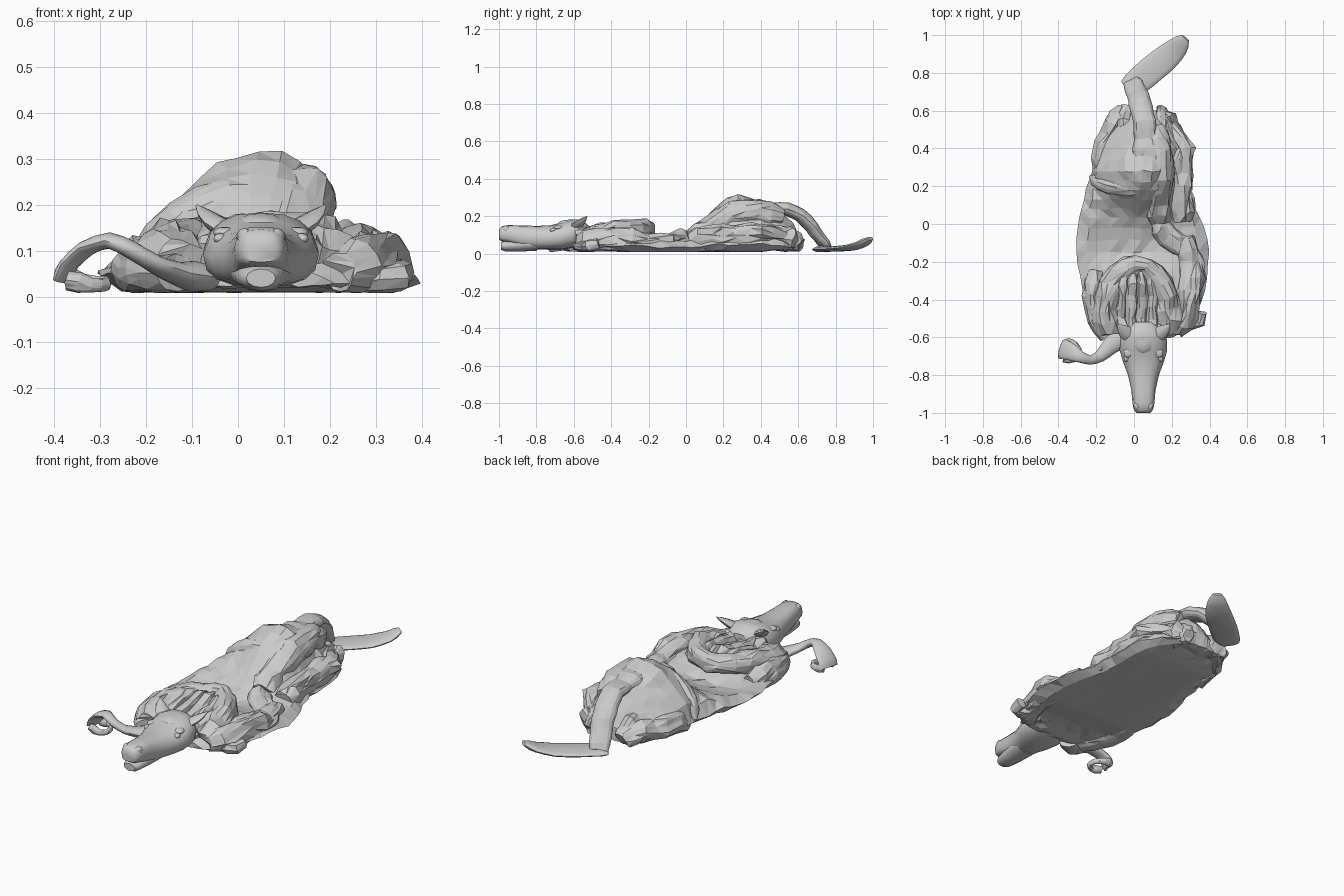
import bpy, bmesh, math, random
from mathutils import Vector, noise

random.seed(4)


def make(name, verts, faces, smooth=0, crumple=0.0, subdiv=0):
    mesh = bpy.data.meshes.new(name)
    mesh.from_pydata(verts, [], faces)
    bm = bmesh.new()
    bm.from_mesh(mesh)
    bmesh.ops.recalc_face_normals(bm, faces=bm.faces)
    if subdiv:
        bmesh.ops.subdivide_edges(bm, edges=bm.edges, cuts=subdiv, smooth=0.4, use_grid_fill=True)
    for v in bm.verts:
        if crumple and v.co.z > 0.02:
            v.co += noise.noise_vector(v.co * 19) * crumple
        v.co.z = max(v.co.z, 0.008)
    if crumple:
        bmesh.ops.triangulate(bm, faces=bm.faces)
    bm.to_mesh(mesh)
    bm.free()
    ob = bpy.data.objects.new(name, mesh)
    bpy.context.collection.objects.link(ob)
    if smooth:
        bpy.ops.object.select_all(action='DESELECT')
        ob.select_set(True)
        bpy.context.view_layer.objects.active = ob
        bpy.ops.object.shade_smooth_by_angle(angle=math.radians(smooth))
    return ob


def skin(name, rings, **kw):
    """Join rings of equal length and cap both ends."""
    n = len(rings[0])
    faces = [(i * n + j, i * n + (j + 1) % n, (i + 1) * n + (j + 1) % n, (i + 1) * n + j)
             for i in range(len(rings) - 1) for j in range(n)]
    faces += [tuple(range(n)), tuple(range((len(rings) - 1) * n, len(rings) * n))]
    return make(name, [p for r in rings for p in r], faces, **kw)


def limb(name, path, n=8, **kw):
    """Flattened tube along (x, y, z, half width, half height)."""
    pts = [Vector(p[:3]) for p in path]
    rings = []
    for i, p in enumerate(path):
        d = (pts[min(i + 1, len(pts) - 1)] - pts[max(i - 1, 0)]).normalized()
        side = Vector((d.y, -d.x, 0)).normalized()
        up = side.cross(d)
        rings.append([pts[i] + side * p[3] * math.cos(a) + up * p[4] * math.sin(a)
                      for a in (2 * math.pi * k / n for k in range(n))])
    return skin(name, rings, **kw)


# Collapsed body: y, left x, right x, then heights from left to right
sections = [
    (0.60, -0.08, 0.17, .03, .07, .09, .09, .09, .07, .03),
    (0.52, -0.16, 0.25, .04, .11, .18, .22, .20, .12, .04),
    (0.40, -0.20, 0.30, .04, .17, .24, .27, .24, .14, .05),
    (0.28, -0.22, 0.31, .05, .21, .285, .314, .30, .13, .05),
    (0.18, -0.25, 0.31, .06, .17, .24, .27, .25, .12, .05),
    (0.08, -0.28, 0.33, .07, .11, .13, .16, .15, .10, .04),
    (-0.02, -0.295, 0.37, .06, .08, .08, .09, .08, .07, .03),
    (-0.15, -0.305, 0.395, .05, .06, .05, .06, .06, .07, .03),
    (-0.28, -0.29, 0.385, .05, .08, .10, .10, .10, .08, .04),
    (-0.42, -0.25, 0.355, .05, .11, .08, .06, .08, .10, .04),
    (-0.53, -0.20, 0.29, .04, .09, .08, .06, .08, .09, .03),
    (-0.60, -0.10, 0.21, .03, .05, .06, .06, .06, .05, .03)]
rings = []
for y, xl, xr, *h in sections:
    top = [(xl + (xr - xl) * k / 6, y, z) for k, z in enumerate(h)]
    floor = 0.025 if y > 0.45 or y < -0.4 else 0.01
    rings.append(top + [(x, y, floor) for x, _, _ in reversed(top[1:-1])])
skin("body", rings, crumple=0.014, subdiv=1)

# Horseshoe neck collar, with the sagging folds inside it
limb("neck_collar", [(-.13, -.57, .07, .06, .05), (-.15, -.45, .10, .07, .06),
                     (-.12, -.32, .12, .06, .055), (-.04, -.225, .13, .05, .05),
                     (.06, -.225, .13, .05, .05), (.15, -.32, .12, .06, .055),
                     (.18, -.45, .10, .07, .06), (.18, -.57, .07, .06, .05)],
     n=9, crumple=0.025, subdiv=1)
for k in range(5):
    x = -0.07 + 0.055 * k
    limb("neck_fold", [(x * .7 + .02, -.60, .09, .03, .04), (x, -.5, .09 + .015 * (k % 2), .035, .04),
                       (x + .005, -.38, .11, .032, .05), (x * .85, -.25, .13, .02, .04)],
         n=6, crumple=0.02, subdiv=1)

# Folded shoulders
limb("left_shoulder", [(-.13, -.59, .05, .05, .04), (-.19, -.5, .06, .06, .05),
                       (-.22, -.38, .07, .06, .06), (-.20, -.25, .05, .04, .04)], crumple=0.02, subdiv=1)
limb("right_shoulder", [(.22, -.57, .05, .05, .04), (.27, -.48, .07, .07, .06),
                        (.29, -.36, .08, .07, .065), (.31, -.2, .06, .06, .05),
                        (.27, -.08, .06, .05, .04)], crumple=0.028, subdiv=1)
limb("right_front_hoof", [(.28, -.5, .03, .05, .025), (.32, -.52, .035, .04, .03),
                          (.35, -.52, .04, .03, .03), (.355, -.47, .05, .025, .03)], crumple=0.01)

# Right hind leg: thigh folds forward, shank folds back along the side
limb("right_thigh", [(.09, .50, .19, .08, .06), (.13, .38, .22, .075, .07), (.135, .25, .21, .075, .075),
                     (.12, .12, .13, .07, .06), (.14, .02, .08, .06, .05)], n=9, crumple=0.015, subdiv=1)
limb("right_shank", [(.12, .02, .07, .04, .04), (.18, -.07, .08, .06, .04), (.28, -.125, .06, .05, .03),
                     (.35, -.15, .04, .03, .02)], crumple=0.02, subdiv=1)
limb("right_hind_fold", [(.25, .02, .06, .06, .05), (.26, .14, .09, .06, .06), (.255, .27, .10, .06, .06),
                         (.25, .40, .10, .06, .06), (.20, .52, .09, .05, .05), (.16, .59, .06, .03, .04)],
     crumple=0.035, subdiv=1)

# Left haunch fold and rear feet
limb("left_haunch_fold", [(-.23, .25, .06, .01, .01), (-.17, .21, .12, .04, .05), (-.07, .195, .185, .05, .055),
                          (.06, .20, .21, .05, .05)], crumple=0.008, subdiv=1)
limb("left_hind_fold", [(-.17, .28, .06, .04, .05), (-.165, .42, .07, .04, .05), (-.11, .53, .07, .04, .05),
                        (-.06, .60, .05, .03, .04)], crumple=0.03, subdiv=1)
for x in (-0.05, 0.15):
    limb("rear_foot", [(x, .5, .09, .045, .06), (x, .57, .07, .045, .055), (x, .615, .045, .03, .035)],
         crumple=0.02, subdiv=1)

# Tail: dock dropping off the rump, then a flat bent tuft
limb("tail_dock", [(.07, .33, .26, .08, .03), (.065, .45, .245, .065, .03), (.055, .54, .238, .06, .035),
                   (.04, .61, .205, .06, .038), (.025, .67, .145, .058, .035), (.005, .715, .08, .055, .028),
                   (-.015, .755, .03, .045, .015)], subdiv=1, crumple=0.006)
limb("tail_tuft", [(-.04, .715, .022, .05, .012), (.02, .755, .024, .07, .014), (.09, .815, .026, .073, .015),
                   (.17, .88, .032, .070, .016), (.235, .94, .052, .055, .016), (.272, .985, .080, .025, .01)],
     subdiv=1, smooth=40)

# Bent left foreleg arching over to a cupped hoof, with the sole left open
limb("left_foreleg", [(-.07, -.60, .04, .05, .03), (-.13, -.65, .05, .045, .025), (-.18, -.70, .07, .032, .02),
                      (-.23, -.72, .10, .025, .02), (-.28, -.705, .122, .03, .018),
                      (-.33, -.68, .105, .045, .016), (-.368, -.665, .07, .052, .014),
                      (-.385, -.66, .035, .052, .012)], subdiv=1, smooth=45)
limb("hoof_rim", [(-.37, -.71, .035, .018, .022), (-.32, -.72, .025, .014, .016), (-.29, -.70, .025, .012, .014),
                  (-.29, -.66, .03, .012, .014), (-.33, -.625, .03, .014, .016), (-.37, -.63, .035, .018, .022)],
     crumple=0.008, subdiv=1)

# Head: y, half width, bottom z, top z
HX = 0.05
head = [(-1.0, .036, .075, .13), (-.985, .050, .066, .146), (-.95, .058, .06, .152), (-.88, .064, .035, .15),
        (-.80, .082, .022, .148), (-.73, .108, .02, .15), (-.67, .126, .02, .165),
        (-.61, .124, .03, .183), (-.56, .10, .04, .18), (-.52, .06, .06, .15)]
rings = []
for y, w, z0, z1 in head:
    ring = []
    for k in range(16):
        c, s = math.cos(k * math.pi / 8), math.sin(k * math.pi / 8)
        q = 0.62 if y < -0.85 else 0.78
        ring.append((HX + w * math.copysign(abs(c) ** q, c) * (1 - .14 * max(s, 0)), y,
                     (z0 + z1) / 2 + (z1 - z0) / 2 * math.copysign(abs(s) ** q, s)))
    rings.append(ring)
skin("head", rings, smooth=50)
limb("lower_jaw", [(HX, -.99, .040, .032, .020), (HX, -.97, .040, .045, .028), (HX, -.90, .046, .057, .036),
                   (HX, -.80, .055, .07, .04)], n=12, smooth=50)


def blob(name, loc, scale, rot=0):
    bpy.ops.mesh.primitive_uv_sphere_add(segments=10, ring_count=6, location=loc, rotation=(0, 0, rot))
    ob = bpy.context.object
    ob.name, ob.scale = name, scale
    bpy.ops.object.shade_smooth_by_angle(angle=math.radians(50))


blob("forehead", (HX, -.62, .152), (.06, .07, .03))
for s in (-1, 1):
    # Eyes, brows, nostril wings and pointed ears on both sides
    blob("eye", (HX + s * .088, -.71, .126), (.015, .02, .012), s * .5)
    blob("brow", (HX + s * .078, -.68, .139), (.026, .03, .013), s * .6)
    blob("nostril_wing", (HX + s * .036, -.965, .130), (.016, .024, .019), -s * .4)
    ear = [(.075, -.59, .145, .036, .022), (.100, -.57, .162, .036, .017),
           (.122, -.55, .180, .022, .012), (.140, -.53, .198, .003, .003)]
    limb("ear", [(HX + s * x, *rest) for x, *rest in ear], smooth=50)
